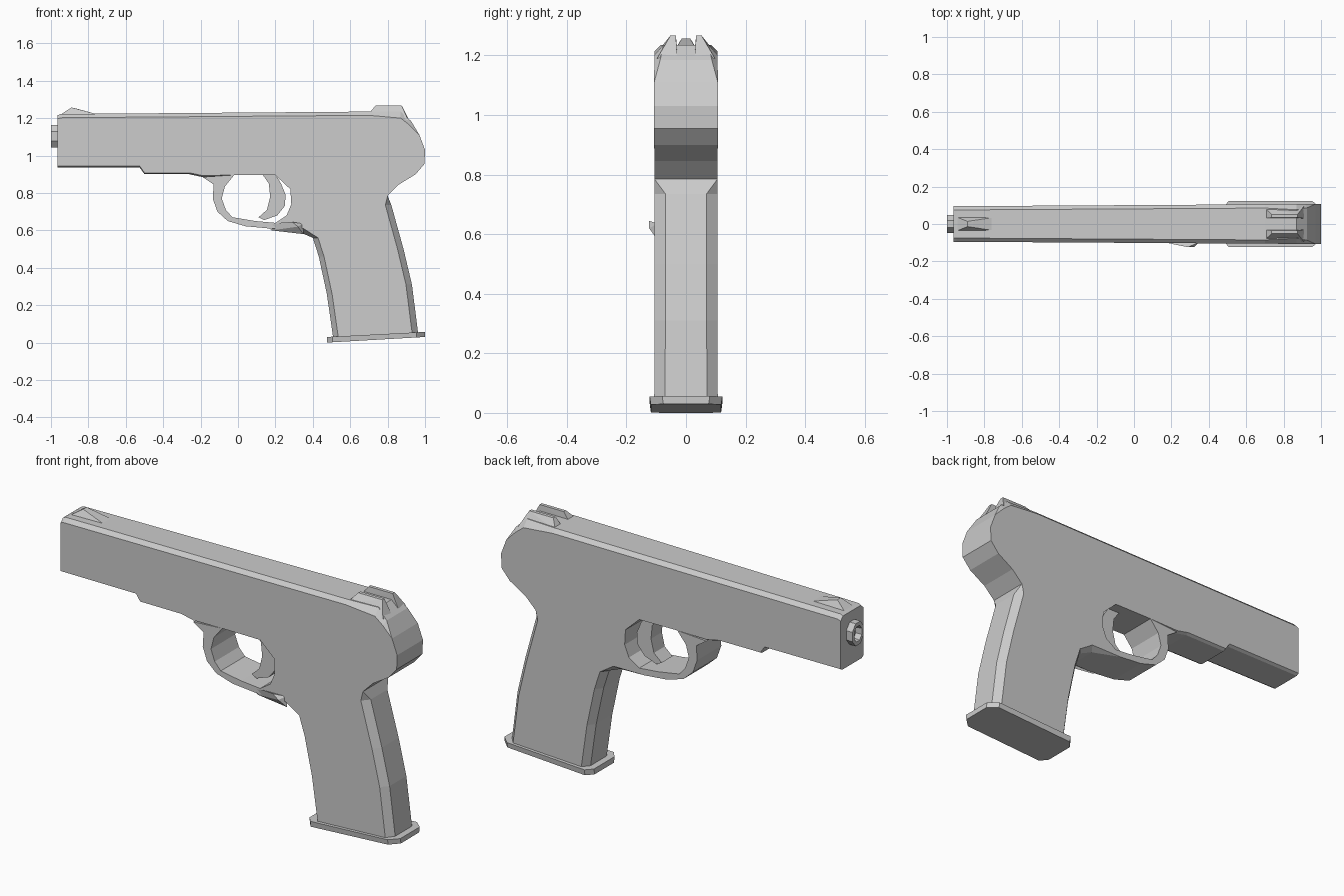
import bpy, bmesh, math
from mathutils import Vector


def half_width(x):
    # The side faces taper slightly toward the muzzle
    return 0.095 + 0.012 * (x + 0.965) / 1.965


def run(points, dx=0, dz=0, c=0):
    # Profile points sharing one side chamfer: cap inset (dx, dz), depth c
    return [(x, z, dx, dz, c) for x, z in points]


def finish(name, bm):
    bmesh.ops.remove_doubles(bm, verts=bm.verts, dist=1e-5)
    bmesh.ops.recalc_face_normals(bm, faces=bm.faces)
    mesh = bpy.data.meshes.new(name)
    bm.to_mesh(mesh)
    bm.free()
    obj = bpy.data.objects.new(name, mesh)
    bpy.context.collection.objects.link(obj)
    return obj


def prism(name, profile, width=None):
    # Extrude an x-z profile along y with per-point chamfered rims
    bm = bmesh.new()
    loops = []
    for side, cap in ((-1, True), (-1, False), (1, False), (1, True)):
        loop = []
        for x, z, dx, dz, c in profile:
            px, pz = (x + dx, z + dz) if cap else (x, z)
            w = (width or half_width(px)) - (0 if cap else c)
            loop.append(bm.verts.new((px, side * w, pz)))
        loops.append(loop)
    n = len(profile)
    for a, b in zip(loops, loops[1:]):
        for i in range(n):
            j = (i + 1) % n
            bm.faces.new((a[i], a[j], b[j], b[i]))
    bm.faces.new(loops[0])
    bm.faces.new(loops[-1])
    return finish(name, bm)


def hull(name, points):
    bm = bmesh.new()
    for p in points:
        bm.verts.new(p)
    bmesh.ops.convex_hull(bm, input=bm.verts)
    return finish(name, bm)


# Slide, frame and grip in one side profile
body = (
    run([(-0.965, 0.935), (-0.525, 0.935)], 0, 0.008, 0.015)
    + run([(-0.50, 0.90), (-0.26, 0.90), (-0.19, 0.885)], 0, 0.008, 0.015)
    + run([(-0.02, 0.896), (0.20, 0.895), (0.28, 0.82), (0.285, 0.74),
           (0.26, 0.68), (0.20, 0.64), (0.17, 0.61)])
    + run([(0.33, 0.59)], 0.02, 0.02, 0.03)
    + run([(0.40, 0.56), (0.432, 0.46), (0.475, 0.26), (0.508, 0.03)], 0.028, 0, 0.037)
    + run([(0.963, 0.05), (0.93, 0.31), (0.885, 0.50), (0.82, 0.735)], -0.032, 0, 0.037)
    + run([(0.80, 0.785), (0.86, 0.845), (0.95, 0.90), (0.997, 0.955),
           (1.0, 1.03), (0.97, 1.11)])
    + run([(0.925, 1.185)], -0.01, -0.02, 0.02)
    + run([(0.87, 1.235)], 0, -0.035, 0.03)
    + run([(0.70, 1.235), (-0.95, 1.222), (-0.965, 1.215)], 0, -0.02, 0.02)
)
prism("body", body)

# Trigger guard loop
prism("trigger_guard", run([
    (-0.19, 0.885), (-0.13, 0.845), (-0.135, 0.77), (-0.11, 0.70), (-0.055, 0.65),
    (0.04, 0.622), (0.17, 0.61), (0.20, 0.64), (0.09, 0.65), (-0.03, 0.67),
    (-0.065, 0.71), (-0.087, 0.77), (-0.07, 0.835), (-0.02, 0.896)]))

# Curved trigger
prism("trigger", run([
    (0.13, 0.90), (0.165, 0.85), (0.172, 0.78), (0.155, 0.71), (0.11, 0.67),
    (0.14, 0.655), (0.21, 0.68), (0.25, 0.73), (0.255, 0.79), (0.23, 0.85), (0.20, 0.90)]),
    0.045)

# Sloped base plate with clipped corners
plate = []
for x, y in ((0.475, 0.085), (0.505, 0.122), (0.955, 0.122), (1.0, 0.08)):
    t = (x - 0.475) / 0.525
    for s in (-1, 1):
        plate += [(x, s * y, 0.03 + 0.027 * t), (x, s * (y - 0.004), 0.03 * t)]
hull("base_plate", plate)

# Hollow eight-sided barrel tip
bm = bmesh.new()
rings = []
for x, r in ((-0.95, 0.064), (-1.0, 0.064), (-1.0, 0.042), (-0.967, 0.038)):
    rings.append([bm.verts.new((x, r * 0.8 * math.cos(a), 1.103 + r * math.sin(a)))
                  for a in (math.pi * (k + 0.5) / 4 for k in range(8))])
for a, b in zip(rings, rings[1:]):
    for i in range(8):
        bm.faces.new((a[i], a[i - 1], b[i - 1], b[i]))
bm.faces.new(rings[-1])
finish("barrel_tip", bm)

# Front sight ramp
hull("front_sight", [(x, s * y, z) for s in (-1, 1) for x, y, z in (
    (-0.955, 0.04, 1.215), (-0.75, 0.035, 1.22), (-0.89, 0.014, 1.257), (-0.86, 0.014, 1.25))])

# Rear sight blades on either side of the notch
for side, label in ((-1, "right"), (1, "left")):
    hull("rear_sight_" + label, [(x, side * y, z) for x, y, z in (
        (0.70, 0.03, 1.225), (0.91, 0.03, 1.20), (0.70, 0.085, 1.225), (0.91, 0.097, 1.19),
        (0.735, 0.034, 1.267), (0.875, 0.034, 1.267), (0.735, 0.052, 1.267),
        (0.875, 0.052, 1.267))])

# Magazine catch on the front side
hull("magazine_catch", [
    (0.15, -0.095, 0.625), (0.18, -0.095, 0.60), (0.35, -0.095, 0.58), (0.35, -0.095, 0.635),
    (0.22, -0.110, 0.64), (0.29, -0.124, 0.645), (0.32, -0.124, 0.62)])
